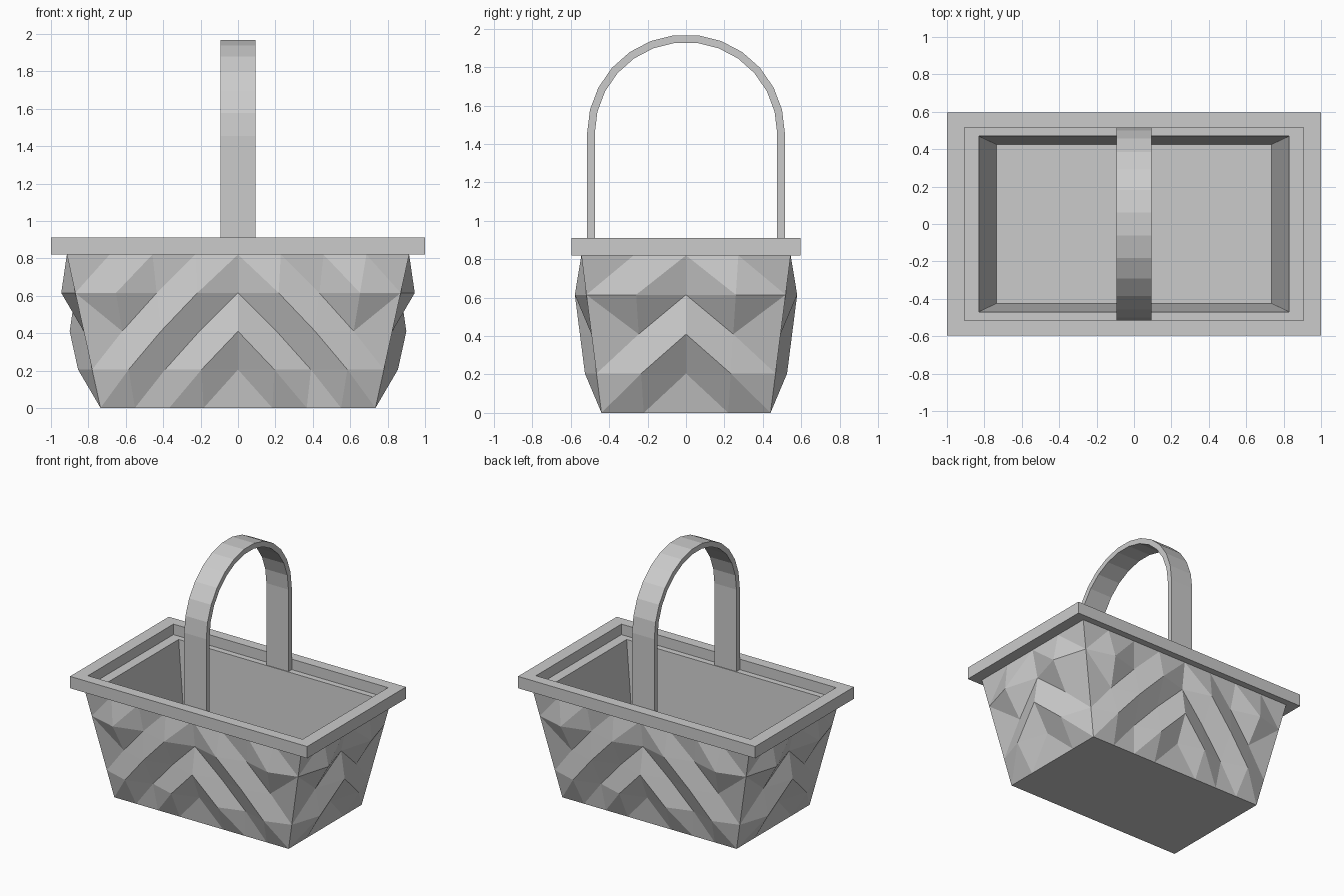
import bpy, bmesh, math
from mathutils import Vector

if "Cube" in bpy.data.objects:
    bpy.data.objects.remove(bpy.data.objects["Cube"])

H = 0.82                                   # wall height
B, T = (0.735, 0.44), (0.915, 0.545)       # half sizes at base and top


def finish(name, bm):
    bmesh.ops.remove_doubles(bm, verts=bm.verts, dist=1e-4)
    bmesh.ops.recalc_face_normals(bm, faces=bm.faces)
    mesh = bpy.data.meshes.new(name)
    bm.to_mesh(mesh)
    bm.free()
    obj = bpy.data.objects.new(name, mesh)
    bpy.context.collection.objects.link(obj)
    return obj


def wall(bm, axis, side, half):
    """Faceted panel: chevron ridges where |column| + row is even, flat border."""
    rows, grid = 4, {}
    for i in range(rows + 1):
        t = i / rows
        hx, hy = (B[k] + (T[k] - B[k]) * t for k in (0, 1))
        for j in range(-half, half + 1):
            inside = 0 < i < rows and abs(j) < half
            raised = inside and (abs(j) + i) % 2 == 0
            if axis == 'y':
                p = (hx * j / half, side * (hy + 0.06 * raised), H * t)
            else:
                p = (side * (hx + 0.075 * raised), hy * j / half, H * t)
            grid[j, i] = bm.verts.new(p)
    for s in (-1, 1):
        for j in range(half):
            for i in range(rows):
                a, b = grid[s * j, i], grid[s * (j + 1), i]
                c, d = grid[s * (j + 1), i + 1], grid[s * j, i + 1]
                if j == half - 1 and i == 2:       # corner facet turns inward
                    tris = ((a, b, c), (a, c, d))
                else:
                    tris = ((a, b, d), (b, c, d))
                for tri in tris:
                    bm.faces.new(tri)


def rect(bm, hx, hy, z):
    return [bm.verts.new((sx * hx, sy * hy, z))
            for sx, sy in ((-1, -1), (1, -1), (1, 1), (-1, 1))]


# Woven outer body with base
bm = bmesh.new()
for side in (-1, 1):
    wall(bm, 'y', side, 4)
    wall(bm, 'x', side, 2)
bm.faces.new(rect(bm, *B, 0))
finish("basket_body", bm)

# Rim, inner ledge and lining
bm = bmesh.new()
loops = [rect(bm, *p) for p in (
    (0.90, 0.53, 0.82), (1.0, 0.595, 0.82), (1.0, 0.595, 0.91),
    (0.905, 0.515, 0.91), (0.905, 0.515, 0.83), (0.83, 0.47, 0.83),
    (0.735, 0.425, 0.03))]
for lo, hi in zip(loops, loops[1:]):
    for k in range(4):
        n = (k + 1) % 4
        bm.faces.new((lo[k], lo[n], hi[n], hi[k]))
bm.faces.new(loops[-1])
finish("rim_and_lining", bm)

# Arched handle: flat strap swept over a half circle
SEG, R, TH, W, CZ = 13, 0.515, 0.04, 0.093, 1.455
path = [(-1, 0, 0.83 - CZ)]
path += [(-math.cos(math.pi * k / SEG), math.sin(math.pi * k / SEG), 0)
         for k in range(SEG + 1)]
path.append((1, 0, 0.83 - CZ))
bm = bmesh.new()
sections = []
for c, s, drop in path:
    sections.append([bm.verts.new((x, r * c, CZ + r * s + drop))
                     for x, r in ((-W, R), (W, R), (W, R - TH), (-W, R - TH))])
for lo, hi in zip(sections, sections[1:]):
    for k in range(4):
        n = (k + 1) % 4
        bm.faces.new((lo[k], lo[n], hi[n], hi[k]))
bm.faces.new(sections[0])
bm.faces.new(sections[-1])
finish("handle", bm)
